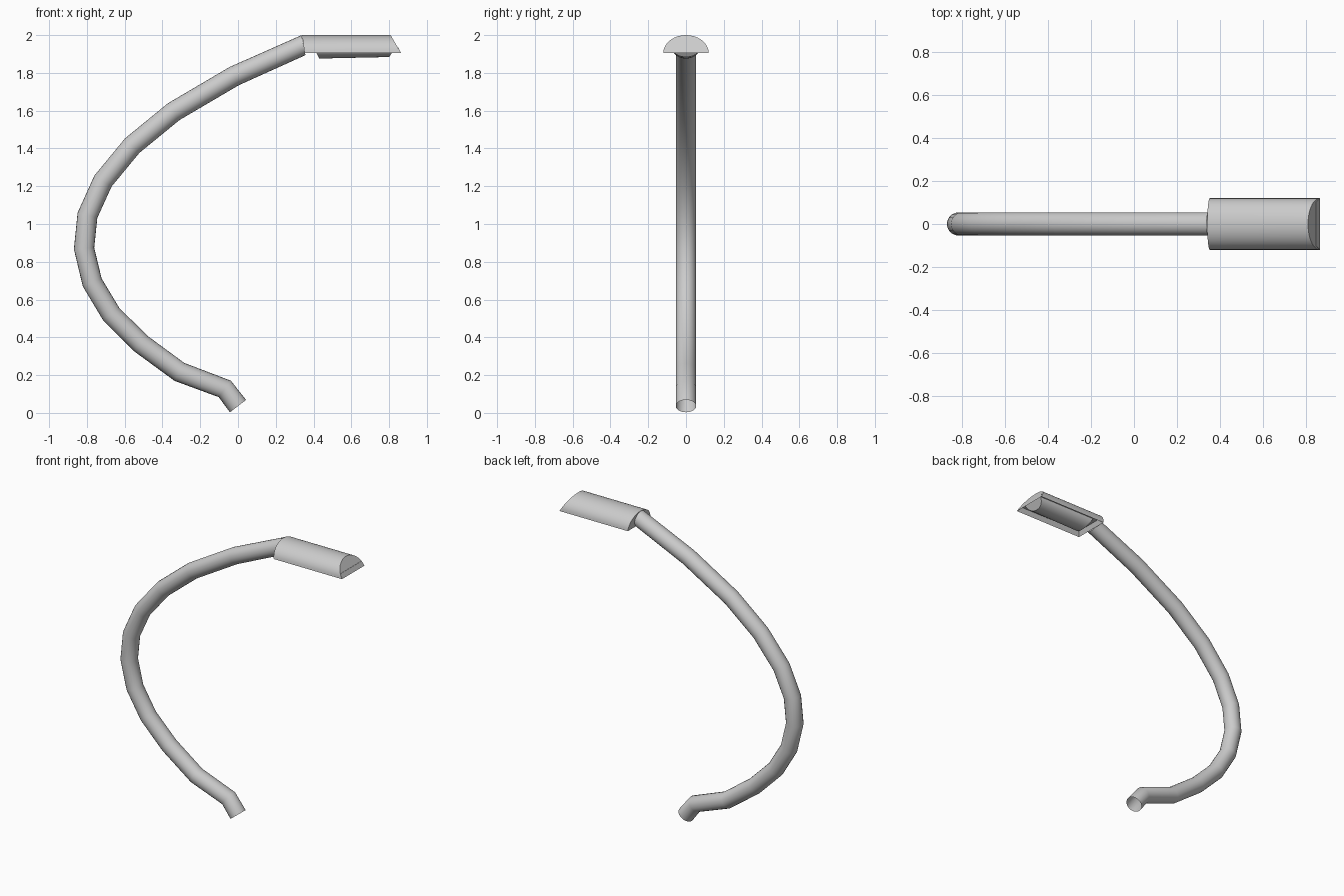
import bpy, bmesh, math
from mathutils import Vector

if "Cube" in bpy.data.objects:
    bpy.data.objects.remove(bpy.data.objects["Cube"])


def loft(name, rings, caps):
    """Skin a list of closed rings; returns the object and its bmesh-built mesh."""
    bm = bmesh.new()
    vs = [[bm.verts.new(p) for p in r] for r in rings]
    n = len(rings[0])
    for a, b in zip(vs, vs[1:]):
        for i in range(n):
            j = (i + 1) % n
            bm.faces.new((a[i], a[j], b[j], b[i]))
    if caps:
        bm.faces.new(vs[0])
        bm.faces.new(vs[-1])
    bmesh.ops.recalc_face_normals(bm, faces=bm.faces)
    return bm


def finish(name, bm):
    me = bpy.data.meshes.new(name)
    bm.to_mesh(me)
    bm.free()
    ob = bpy.data.objects.new(name, me)
    bpy.context.collection.objects.link(ob)
    bpy.ops.object.select_all(action='DESELECT')
    ob.select_set(True)
    bpy.context.view_layer.objects.active = ob
    bpy.ops.object.shade_smooth_by_angle(angle=math.radians(32))
    return ob


# Curved arm: open-ended tube following points in the xz plane
path = [(0, .036), (-.07, .127), (-.31, .217), (-.516, .368), (-.672, .524),
        (-.772, .691), (-.815, .871), (-.797, 1.046), (-.715, 1.227),
        (-.56, 1.415), (-.34, 1.595), (-.02, 1.783), (.347, 1.947)]
pts = [Vector((x, 0, z)) for x, z in path]
R, SIDES = .054, 20
rings = []
for i, p in enumerate(pts):
    t = Vector()
    if i > 0:
        t += (p - pts[i - 1]).normalized()
    if i < len(pts) - 1:
        t += (pts[i + 1] - p).normalized()
    else:
        t = Vector((1, 0, .19))
    t.normalize()
    side = Vector((0, 1, 0))
    up = t.cross(side)
    rings.append([p + R * (math.cos(a) * side + math.sin(a) * up)
                  for a in (2 * math.pi * k / SIDES for k in range(SIDES))])
finish("curved_arm", loft("curved_arm", rings, False))


def half_round(x_base, x_tip, z_base, half_w, height, n=18):
    """Half ellipse across y, leaning in x between its base and its tip."""
    out = []
    for k in range(n + 1):
        a = math.pi * k / n
        s = math.sin(a)
        out.append(Vector((x_base + (x_tip - x_base) * s,
                           half_w * math.cos(a), z_base + height * s)))
    return out


# Lamp head: domed housing with slanted tip and recessed underside
bm = loft("lamp_head", [half_round(.352, .34, 1.905, .12, .095),
                        half_round(.863, .808, 1.905, .12, .095)], True)
under = min(bm.faces, key=lambda f: f.calc_center_median().z)
bmesh.ops.inset_individual(bm, faces=[under], thickness=.022, depth=-.03)
finish("lamp_head", bm)

# Lens: shallow convex strip under the head
finish("lens", loft("lens", [half_round(.40, .43, 1.936, .075, -.06),
                             half_round(.835, .80, 1.936, .075, -.052)], True))
